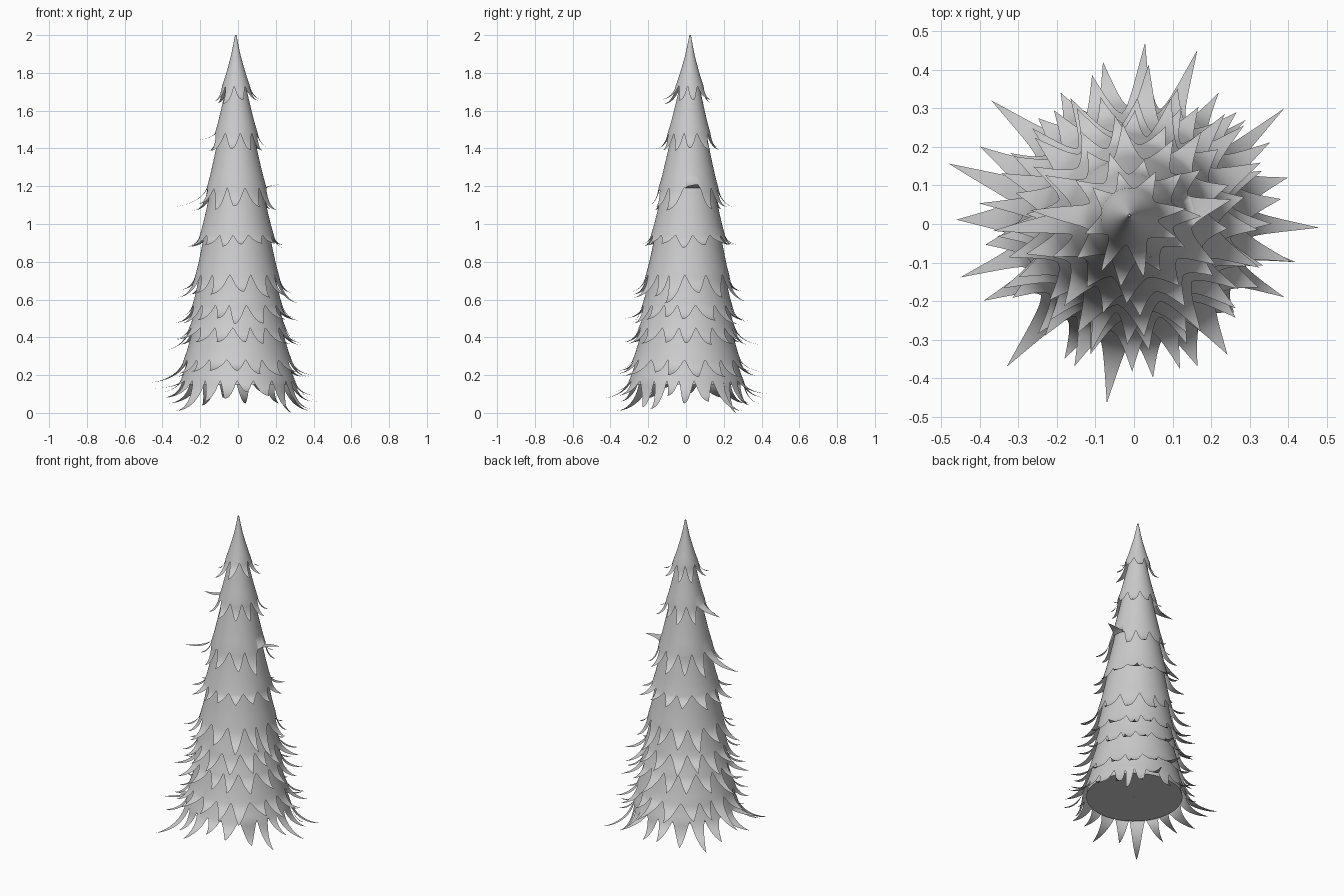
import bpy, bmesh, math, random

if "Cube" in bpy.data.objects:
    bpy.data.objects.remove(bpy.data.objects["Cube"])

random.seed(7)
TAU = 2 * math.pi

# trunk-line silhouette (z, radius)
PROFILE = [(2.0, .004), (1.9, .022), (1.73, .062), (1.49, .10), (1.2, .145), (.95, .183),
           (.74, .208), (.58, .225), (.46, .242), (.29, .272), (.15, .295)]


def radius(z):
    for (z0, r0), (z1, r1) in zip(PROFILE, PROFILE[1:]):
        if z >= z1:
            return r0 + (r1 - r0) * (z0 - z) / (z0 - z1)
    return PROFILE[-1][1]


def place(r, a, z):
    # the axis leans very slightly toward the tip
    k = z / 2
    return (-.012 * k + r * math.cos(a), .022 * k + r * math.sin(a), z)


def finish(bm, name):
    bmesh.ops.remove_doubles(bm, verts=bm.verts, dist=.0004)
    me = bpy.data.meshes.new(name)
    bm.to_mesh(me)
    bm.free()
    for p in me.polygons:
        p.use_smooth = True
    ob = bpy.data.objects.new(name, me)
    bpy.context.collection.objects.link(ob)
    return ob


def grid(bm, rows):
    vs = [[bm.verts.new(p) for p in row] for row in rows]
    for a, b in zip(vs, vs[1:]):
        for i in range(len(a) - 1):
            bm.faces.new((a[i], b[i], b[i + 1], a[i + 1]))


def make_core():
    # closed inner cone with a flat underside
    bm = bmesh.new()
    n = 48
    rows = [[place(max(.002, r - .012), TAU * i / n, z) for i in range(n + 1)]
            for z, r in PROFILE]
    rows.append([place(.001, TAU * i / n, .15) for i in range(n + 1)])
    grid(bm, rows)
    ob = finish(bm, "inner_cone")
    for p in ob.data.polygons:
        p.use_smooth = abs(p.normal.z) < .9


def make_tier(name, ztop, notch, tips):
    # skirt whose lower edge runs out into pointed, outward-curling leaves
    bm = bmesh.new()
    tips = sorted(tips)
    n = len(tips)
    cols, rows_n = 6, 9
    for i, (ang, reach, tz) in enumerate(tips):
        left = tips[i - 1][0] - (TAU if i == 0 else 0)
        right = tips[(i + 1) % n][0] + (TAU if i == n - 1 else 0)
        a0, a1 = (left + ang) / 2, (ang + right) / 2
        rn = radius(notch) + .012
        rows = []
        for k in range(5):
            t = k / 5
            z = ztop + (notch - ztop) * t
            r = .004 if z > 1.995 else radius(z) - .012 * (1 - t) * (ztop < 1.99) + .010 * t * t
            rows.append([place(r, a0 + (a1 - a0) * c / cols, z) for c in range(cols + 1)])
        for k in range(rows_n + 1):
            v = k / rows_n
            w = 1 - v ** .8
            r = rn + (reach - rn) * (.35 * v + .65 * v * v)
            z = notch - (notch - tz) * (1 - (1 - v) ** 1.7)
            rows.append([place(r, ang + w * (a0 + (a1 - a0) * c / cols - ang), z)
                         for c in range(cols + 1)])
        grid(bm, rows)
    finish(bm, name)


# notch height, leaf count, mean tip reach, mean tip height
TIERS = [(1.73, 8, .145, 1.63), (1.48, 10, .175, 1.38), (1.19, 12, .235, 1.08),
         (.94, 14, .275, .88), (.73, 14, .315, .62), (.57, 16, .345, .48),
         (.45, 17, .365, .37), (.28, 18, .395, .20)]

# distinctive stray leaves per tier (x, y, z)
STRAYS = {1: [(-.26, .02, 1.44)], 2: [(-.36, -.03, 1.09), (.26, .05, 1.21)],
          4: [(.33, -.12, .58), (.1, .32, .59)], 6: [(-.40, .05, .33), (.04, .41, .36)],
          7: [(-.48, .155, .16), (.03, .468, .21), (.41, -.1, .20)]}

# leaf tips of the lowest tier (x, y, z)
LOWEST = [(.48, -.01, .05), (.39, .30, .01), (.29, .27, .0), (.22, .34, .05), (.165, .45, .10),
          (.04, .39, .05), (-.08, .42, .08), (-.19, .34, .04), (-.37, .32, .05),
          (-.40, .20, .08), (-.46, .01, .10), (-.45, -.14, .13), (-.39, -.20, .08),
          (-.33, -.37, .01), (-.18, -.35, .06), (-.07, -.465, .075), (.05, -.40, .11),
          (.165, -.37, .09), (.26, -.23, .03), (.39, -.19, .02), (.42, -.1, .09),
          (.40, .12, .06)]


def polar(p):
    return (math.atan2(p[1], p[0]) % TAU, math.hypot(p[0], p[1]), p[2])


make_core()
ztop = 2.0
for i, (notch, count, reach, tz) in enumerate(TIERS):
    start = random.random()
    rn = radius(notch)
    tips = []
    for k in range(count):
        a = (TAU * (k + start + random.uniform(-.2, .2)) / count) % TAU
        s = random.uniform(.7, 1.2)
        tips.append((a, rn + (reach - rn) * s, notch + (tz - notch) * random.uniform(.7, 1.15)))
    for p in map(polar, STRAYS.get(i, [])):
        near = min(range(count), key=lambda k: 1 - math.cos(tips[k][0] - p[0]))
        tips[near] = p
    make_tier("leaf_tier_%d" % (i + 1), ztop, notch, tips)
    ztop = notch + .05
make_tier("leaf_tier_9", ztop, .17, [polar(p) for p in LOWEST])
